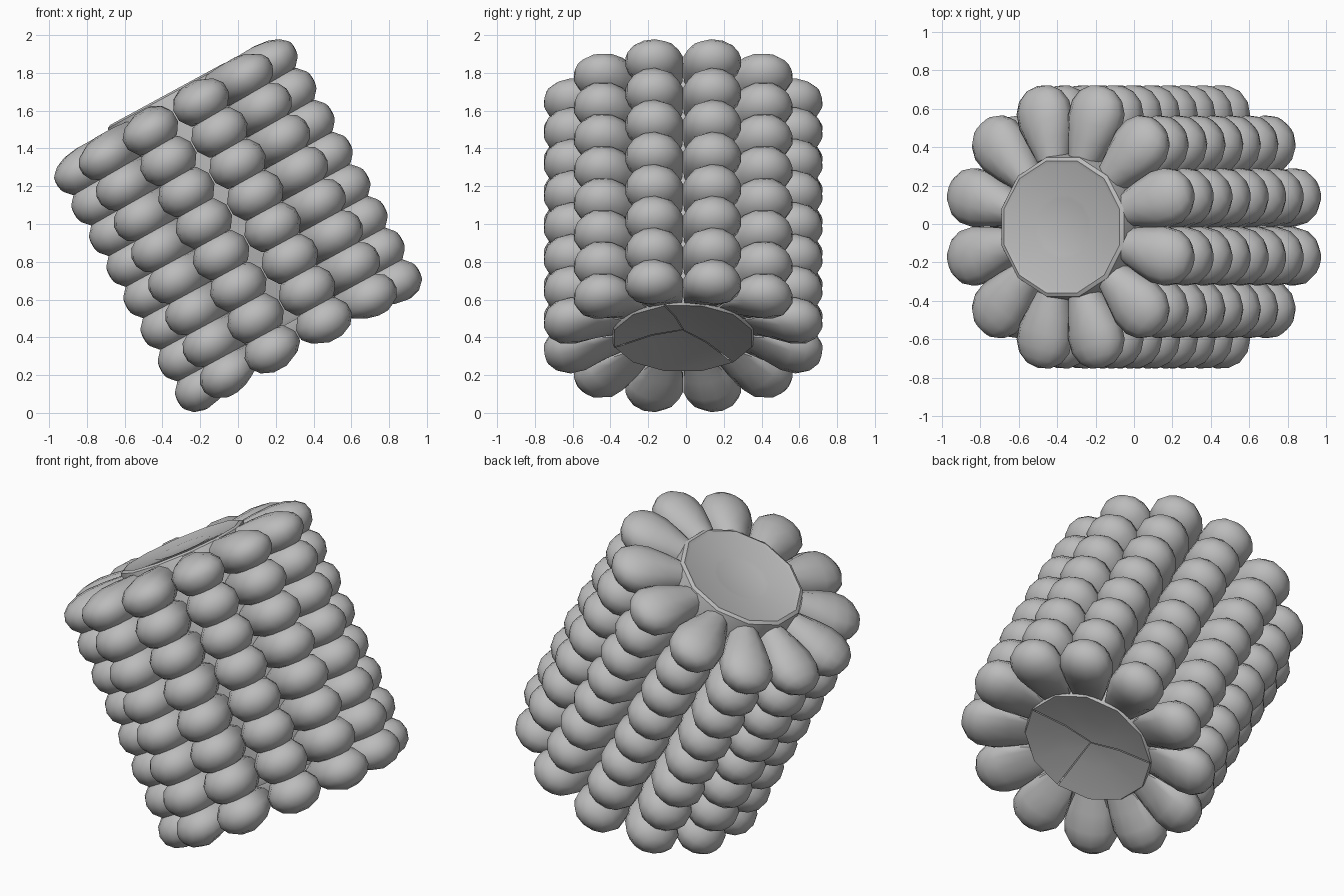
import bpy, bmesh, math
from mathutils import Matrix

cube = bpy.data.objects.get("Cube")
if cube:
    bpy.data.objects.remove(cube, do_unlink=True)

ROWS, LAYERS, PITCH, TOP = 12, 8, 0.191, 0.63
STEP = math.tau / ROWS
PLACE = Matrix.Translation((-0.017, -0.015, 1.027)) @ Matrix.Rotation(math.radians(-28.5), 4, 'Y')

grey = bpy.data.materials.new("kernel_grey")
grey.use_nodes = True
COLOUR = (0.5, 0.5, 0.5, 1)
grey.diffuse_color = COLOUR
grey.node_tree.nodes["Principled BSDF"].inputs["Base Color"].default_value = COLOUR


def finish(bm, name, angle):
    """Turn a bmesh into a tilted, smooth-shaded object."""
    bmesh.ops.recalc_face_normals(bm, faces=bm.faces)
    mesh = bpy.data.meshes.new(name)
    bm.to_mesh(mesh)
    bm.free()
    mesh.materials.append(grey)
    ob = bpy.data.objects.new(name, mesh)
    bpy.context.collection.objects.link(ob)
    ob.matrix_world = PLACE
    bpy.ops.object.select_all(action='DESELECT')
    ob.select_set(True)
    bpy.context.view_layer.objects.active = ob
    bpy.ops.object.shade_smooth_by_angle(angle=math.radians(angle))
    return ob


# Kernel sections outwards: radius, half width, half height
SECTIONS = [(0.35, 0.09, 0.085), (0.45, 0.125, 0.112), (0.55, 0.153, 0.126),
            (0.63, 0.151, 0.123), (0.69, 0.122, 0.098), (0.73, 0.07, 0.057)]
# Half heights on the outer side of the end rings, which meet the caps
TOP_HEIGHTS = [0.105, 0.113, 0.115, 0.104, 0.08, 0.047]
BOTTOM_HEIGHTS = [-0.005, 0.045, 0.095, 0.11, 0.092, 0.055]


def add_kernel(bm, angle, layer):
    """Loft one rounded wedge outwards from the core."""
    sides = 12
    z = TOP - layer * PITCH
    reach = 0.015 * abs(math.sin(angle))
    # the upper rings lean very slightly
    lean = math.radians(-1.4 * max(0, 1 - layer / 4))
    turn = Matrix.Rotation(lean, 4, 'Y') @ Matrix.Rotation(angle, 4, 'Z')
    rings = []
    for n, (r, w, h) in enumerate(SECTIONS):
        up = TOP_HEIGHTS[n] if layer == 0 else h
        down = BOTTOM_HEIGHTS[n] if layer == LAYERS - 1 else h
        ring = []
        for i in range(sides):
            a = math.tau * (i + 0.5) / sides
            s = math.sin(a)
            offset = (r + reach, w * math.cos(a), z + s * (up if s > 0 else down))
            ring.append(bm.verts.new((turn @ Matrix.Translation(offset)).translation))
        rings.append(ring)
    for a, b in zip(rings, rings[1:]):
        for i in range(sides):
            j = (i + 1) % sides
            bm.faces.new((a[i], a[j], b[j], b[i]))
    bm.faces.new(rings[0])
    tip = bm.verts.new((turn @ Matrix.Translation((0.745 + reach, 0, z))).translation)
    for i in range(sides):
        bm.faces.new((rings[-1][i], rings[-1][(i + 1) % sides], tip))


def lathe(name, profile, first=0, count=ROWS, gap=0.0):
    """Sweep a profile of (radius, z) round the cob axis over some of its sides."""
    bm = bmesh.new()
    cols = []
    for k in range(count + 1):
        a = STEP * (first + k + 0.5)
        shift = gap if k == 0 else -gap if k == count else 0
        cols.append([bm.verts.new((r * math.cos(a) - shift * math.sin(a),
                                   r * math.sin(a) + shift * math.cos(a), z)) for r, z in profile])
    for a, b in zip(cols, cols[1:]):
        for i in range(len(profile) - 1):
            bm.faces.new((a[i], a[i + 1], b[i + 1], b[i]))
    bmesh.ops.remove_doubles(bm, verts=bm.verts, dist=0.0005)
    return finish(bm, name, 35)


# Twelve rows of kernels, one object per ring
for layer in range(LAYERS):
    bm = bmesh.new()
    for k in range(ROWS):
        add_kernel(bm, STEP * (k + 0.5), layer)
    finish(bm, f"kernel_ring_{layer + 1}", 60)

# Core with a shallow dished top and a closed floor behind the lower cap
lathe("core", [(0, 0.73), (0.15, 0.732), (0.17, 0.738), (0.335, 0.744), (0.355, 0.752),
               (0.375, 0.742), (0.385, 0.70), (0.40, 0.6), (0.40, -0.6), (0.37, -0.65), (0, -0.64)])

# Lower cap: three dished sectors parted by thin seams
for n, first in enumerate((-1, 4, 8)):
    lathe(f"lower_cap_sector_{n + 1}",
          [(0.40, -0.62), (0.395, -0.69), (0.375, -0.72), (0.35, -0.715), (0.17, -0.675), (0, -0.668)],
          first, (5, 4, 3)[n], 0.003)
